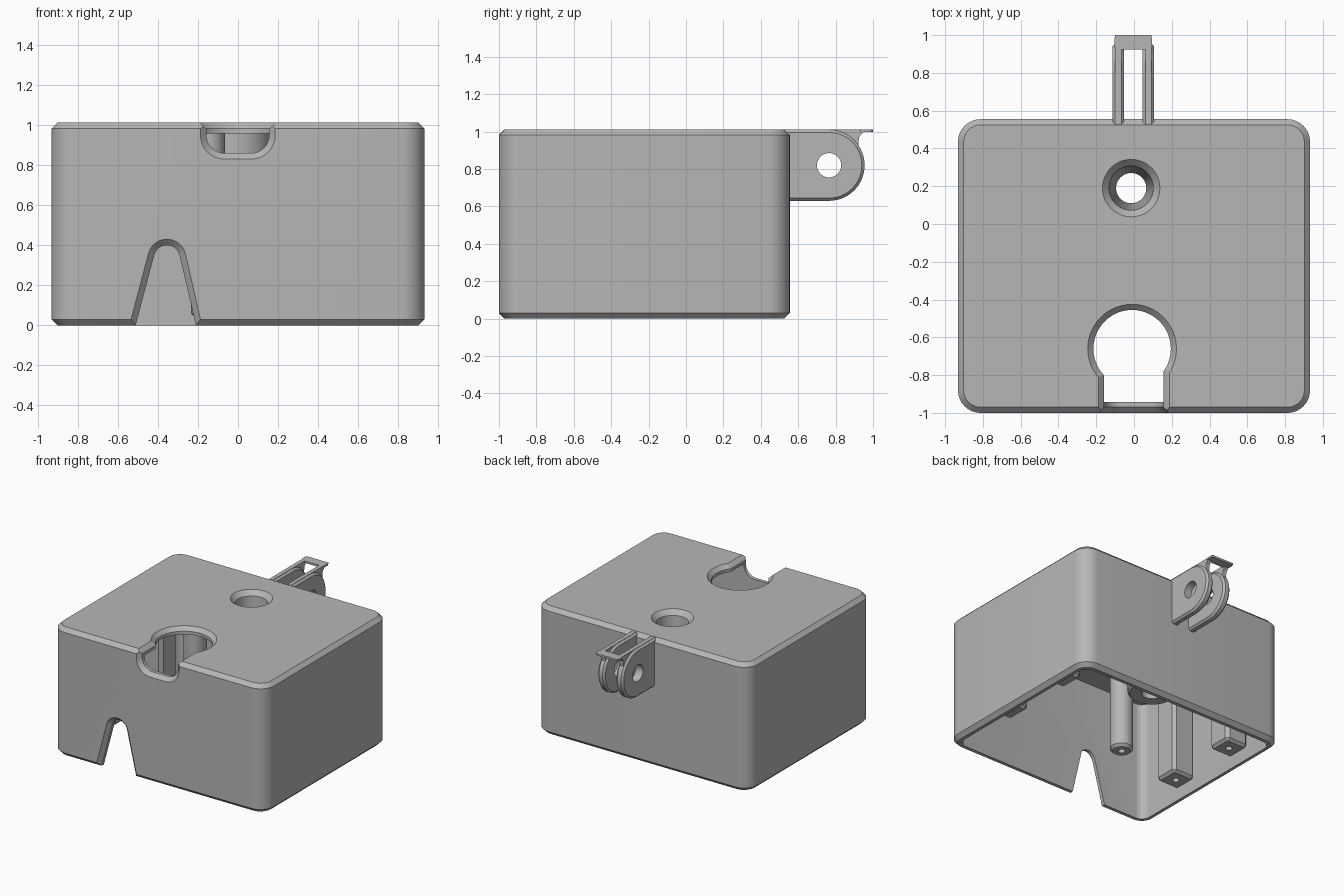
import bpy, bmesh
from math import sin, cos, radians
from mathutils import Vector

cube = bpy.data.objects.get("Cube")
if cube:
    bpy.data.objects.remove(cube)

grey = bpy.data.materials.new("plain_grey")
grey.use_nodes = True
grey.diffuse_color = (0.47, 0.47, 0.47, 1)
grey.node_tree.nodes["Principled BSDF"].inputs["Base Color"].default_value = grey.diffuse_color

AXES = {"x": lambda u, v, h: (h, u, v),
        "y": lambda u, v, h: (u, h, v),
        "z": lambda u, v, h: (u, v, h)}


def arc(cu, cv, r, start, end, n):
    angles = [radians(start + (end - start) * i / n) for i in range(n + 1)]
    return [(cu + r * cos(a), cv + r * sin(a)) for a in angles]


def circle(cu, cv, r, n=48):
    return lambda g: arc(cu, cv, r + g, 0, 360, n)[:-1]


def rounded(u0, u1, v0, v1, r, n=8):
    """Rounded rectangle that can be grown by g."""
    def outline(g):
        k = max(r + g, 0.005)
        a, b, c, d = u0 - g + k, u1 + g - k, v0 - g + k, v1 + g - k
        return (arc(b, d, k, 0, 90, n) + arc(a, d, k, 90, 180, n)
                + arc(a, c, k, 180, 270, n) + arc(b, c, k, 270, 360, n))
    return outline


def loft(name, outline, steps, axis="z"):
    """Solid through copies of an outline; steps are (height, grow)."""
    bm = bmesh.new()
    rings = [[bm.verts.new(AXES[axis](u, v, h)) for u, v in outline(g)] for h, g in steps]
    for low, high in zip(rings, rings[1:]):
        for i in range(len(low)):
            j = (i + 1) % len(low)
            bm.faces.new((low[i], low[j], high[j], high[i]))
    bm.faces.new(rings[0])
    bm.faces.new(rings[-1])
    bmesh.ops.recalc_face_normals(bm, faces=bm.faces)
    mesh = bpy.data.meshes.new(name)
    bm.to_mesh(mesh)
    bm.free()
    mesh.materials.append(grey)
    obj = bpy.data.objects.new(name, mesh)
    bpy.context.collection.objects.link(obj)
    return obj


def activate(obj):
    bpy.ops.object.select_all(action="DESELECT")
    obj.select_set(True)
    bpy.context.view_layer.objects.active = obj


def cut(obj, *cutters):
    activate(obj)
    for cutter in cutters:
        cutter.hide_render = True
        mod = obj.modifiers.new("cut", "BOOLEAN")
        mod.operation = "DIFFERENCE"
        mod.solver = "EXACT"
        mod.object = cutter
        bpy.ops.object.modifier_apply(modifier=mod.name)


TOP, C = 1.012, 0.03
cutters = []


def cutter(*args):
    cutters.append(loft(*args))
    return cutters[-1]


# Housing: chamfered rounded box, hollow and open below
housing = loft("housing", rounded(-0.932, 0.932, -1, 0.555, 0.12),
               [(0, -C), (C, 0), (TOP - C, 0), (TOP, -C)])
cavity = cutter("cavity_cutter", rounded(-0.877, 0.877, -0.943, 0.498, 0.07),
                [(-0.1, 0), (0.957, 0)])

# Round opening in the lid, with a chamfered edge
top_hole = cutter("top_hole_cutter", circle(-0.01, -0.66, 0.205),
                  [(0.9, 0), (TOP - C, 0), (TOP + C, 2 * C)])

# Slot from the round opening through the front wall
front_slot = cutter("slot_cutter", rounded(-0.158, 0.156, 0.86, 1.3, 0.09),
                    [(-1 - C, 2 * C), (-1 + C, 0), (-0.7, 0)], "y")
slot_edge = cutter("slot_edge_cutter", rounded(-0.158, 0.156, -1.2, -0.72, 0.005, 1),
                   [(0.99 - C / 3, 0), (TOP + C, 2 * C)])


# Tapered cable notch at the bottom of the front wall
def notch_outline(g):
    return ([(-0.538 - g, -0.1), (-0.187 + g, -0.1)]
            + arc(-0.355, 0.335, 0.065 + g, 13, 165, 16))


cable_notch = cutter("notch_cutter", notch_outline,
                     [(-1 - C, 2 * C), (-1 + C, 0), (-0.9, 0)], "y")

# Countersunk screw hole running through the lid and its boss
screw_hole = cutter("screw_hole_cutter", circle(-0.015, 0.19, 0.08),
                    [(0.1, 0), (0.3, 0), (0.975, 0.037), (TOP, 0.072), (TOP + C, 0.1)])
boss = loft("screw_boss", circle(-0.015, 0.19, 0.18), [(0.25, -0.015), (0.265, 0), (0.97, 0)])

cut(housing, cavity, top_hole, front_slot, slot_edge, cable_notch, screw_hole)
cut(boss, screw_hole)
parts = [housing, boss]


# Posts under the lid with small pilot holes
def post(name, x, y, z, outline):
    obj = loft(name, outline, [(z, -0.02), (z + 0.02, 0), (0.97, 0)])
    cut(obj, cutter("pilot_cutter", circle(x, y, 0.025, 20), [(z - 0.1, 0), (z + 0.3, 0)]))
    parts.append(obj)


for side, x in (("left", 0.79), ("right", -0.79)):
    for place, y in (("front", -0.47), ("back", 0.13)):
        post(f"{side}_{place}_post", x, y, 0.1,
             rounded(x - 0.1, x + 0.1, y - 0.1, y + 0.1, 0.025, 1))
post("centre_post", -0.15, -0.32, 0.04, circle(-0.15, -0.32, 0.085, 32))


# Hinge lugs at the back, each with a thin strip along its top
def lug_outline(g):
    return [(0.52, 1.01 + g), (0.52, 0.63 - g)] + arc(0.765, 0.82, 0.19 + g, -90, 90, 32)


def strip_outline(g):
    return [(0.53, 1.0), (0.8, 0.99), (0.88, 0.94), (0.92, 0.92), (0.925, 0.97),
            (0.95, 1.0), (1.0, 1.005), (1.0, TOP), (0.53, TOP)]


pin_hole = cutter("pin_cutter", circle(0.765, 0.82, 0.065), [(-0.3, 0), (0.3, 0)], "x")
for side, x0, x1 in (("left", 0.045, 0.107), ("right", -0.115, -0.052)):
    b = 0.015
    lug = loft(f"{side}_hinge_lug", lug_outline,
               [(x0, -b), (x0 + b, 0), (x1 - b, 0), (x1, -b)], "x")
    cut(lug, pin_hole)
    strip = loft(f"{side}_hinge_strip", strip_outline, [(x0 + b, 0), (x1 - b, 0)], "x")
    parts += [lug, strip]

# Cross bar joining the strips
parts.append(loft("hinge_bar", rounded(-0.104, 0.096, 0.925, 1.0, 0.02, 3),
                  [(0.997, 0), (TOP, 0)]))

for obj in cutters:
    bpy.data.objects.remove(obj)
for obj in parts:
    activate(obj)
    bpy.ops.object.shade_smooth_by_angle(angle=radians(25))
